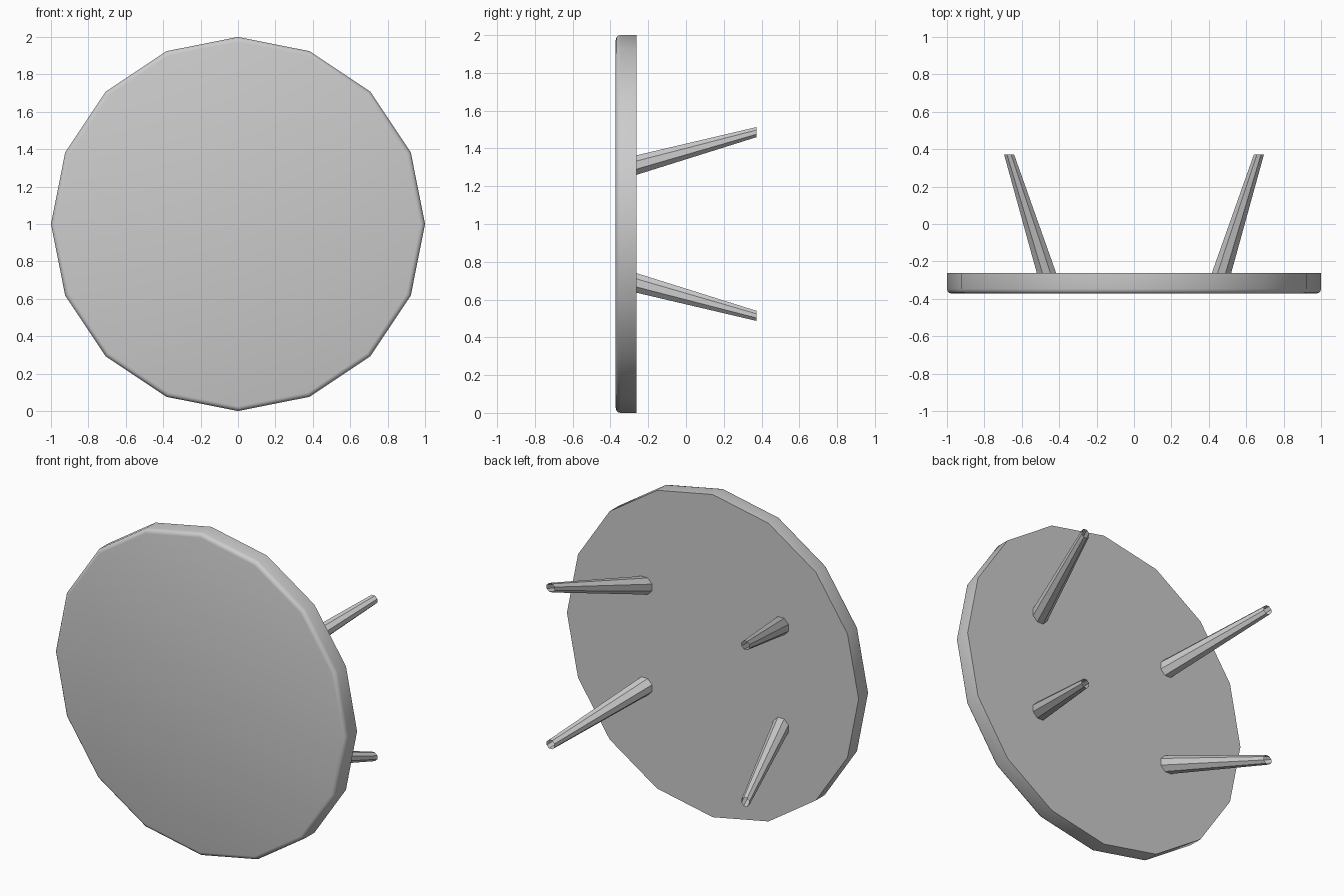
import bpy, bmesh, math
from mathutils import Vector

if "Cube" in bpy.data.objects:
    bpy.data.objects.remove(bpy.data.objects["Cube"])


def make_object(name, rings, cap_start=True, cap_end=True):
    """Skin a list of equal-sized point rings into one smooth-shaded object."""
    bm = bmesh.new()
    loops = [[bm.verts.new(p) for p in ring] for ring in rings]
    n = len(loops[0])
    for a, b in zip(loops, loops[1:]):
        for i in range(n):
            j = (i + 1) % n
            bm.faces.new((a[i], a[j], b[j], b[i]))
    if cap_start:
        bm.faces.new(loops[0][::-1])
    if cap_end:
        bm.faces.new(loops[-1])
    bmesh.ops.recalc_face_normals(bm, faces=bm.faces)
    mesh = bpy.data.meshes.new(name)
    bm.to_mesh(mesh)
    bm.free()
    obj = bpy.data.objects.new(name, mesh)
    bpy.context.collection.objects.link(obj)
    bpy.ops.object.select_all(action='DESELECT')
    obj.select_set(True)
    bpy.context.view_layer.objects.active = obj
    bpy.ops.object.shade_smooth_by_angle(angle=math.radians(35))
    return obj


def ring(center, radius, sides, phase=0.0):
    """Regular polygon in the xz plane."""
    c = Vector(center)
    return [c + Vector((radius * math.cos(phase + math.tau * i / sides), 0,
                        radius * math.sin(phase + math.tau * i / sides)))
            for i in range(sides)]


# Round 16-sided table top lying on its edge, front rim rounded over
BACK, FRONT, ROUND = -0.262, -0.372, 0.025
profile = [(1.0, BACK)]
for k in range(4):
    a = math.radians(30 * k)
    profile.append((1 - ROUND + ROUND * math.cos(a),
                    FRONT + ROUND - ROUND * math.sin(a)))
make_object("table_top", [ring((0, y, 1), r, 16) for r, y in profile])

# Four splayed, tapered legs with open tips
for sx, side in ((-1, "left"), (1, "right")):
    for sz, level in ((-1, "lower"), (1, "upper")):
        base = ring((sx * 0.468, BACK, 1 + sz * 0.312), 0.056, 8, math.pi / 8)
        tip = ring((sx * 0.668, 0.372, 1 + sz * 0.486), 0.029, 8, math.pi / 8)
        make_object(f"{level}_{side}_leg", [base, tip], cap_end=False)
